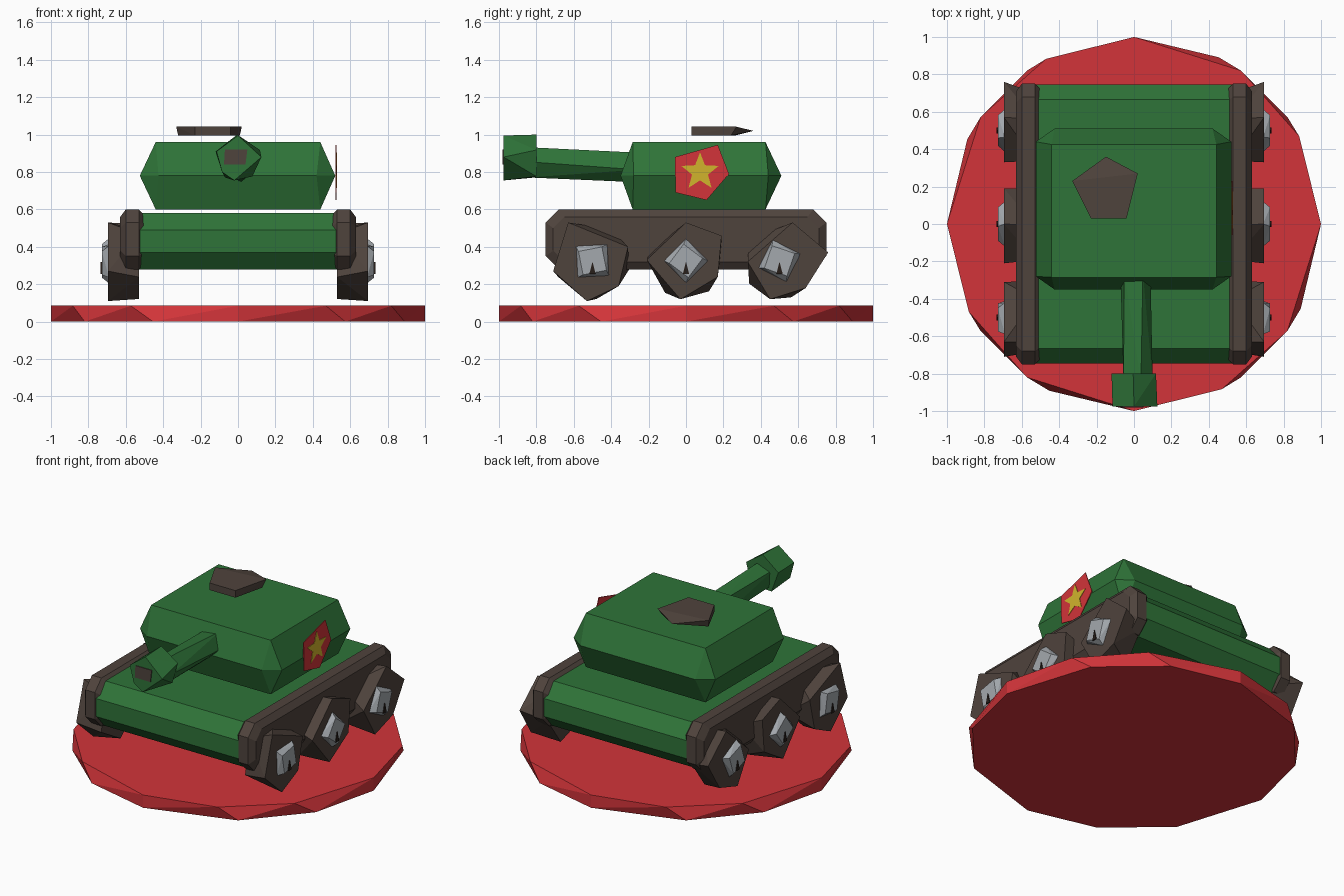
import bpy, bmesh
from math import sin, cos, radians

if "Cube" in bpy.data.objects:
    bpy.data.objects.remove(bpy.data.objects["Cube"], do_unlink=True)


def material(name, srgb):
    """Flat colour from 0-255 display values."""
    rgba = [(c / 255) ** 2.2 for c in srgb] + [1]
    m = bpy.data.materials.new(name)
    m.use_nodes = True
    m.diffuse_color = rgba
    bsdf = m.node_tree.nodes["Principled BSDF"]
    bsdf.inputs["Base Color"].default_value = rgba
    bsdf.inputs["Roughness"].default_value = 0.9
    return m


GREEN = material("army green", (50, 115, 59))
RED = material("red", (209, 55, 60))
BROWN = material("dark brown", (80, 69, 63))
GREY = material("light grey", (162, 167, 172))
YELLOW = material("yellow", (208, 178, 48))
BLACK = material("soot", (44, 36, 32))


def poly(n, r, turn=0, a=0, b=0):
    """Regular polygon as 2D points."""
    angles = [radians(turn + 360 * i / n) for i in range(n)]
    return [(a + r * cos(t), b + r * sin(t)) for t in angles]


def bevel_rect(a0, a1, b0, b1, c, d):
    """Rectangle with cut corners, c along the first axis and d along the second."""
    return [(a0 + c, b0), (a1 - c, b0), (a1, b0 + d), (a1, b1 - d),
            (a1 - c, b1), (a0 + c, b1), (a0, b1 - d), (a0, b0 + d)]


def ring(axis, at, pts):
    """Place 2D points in the plane across the given axis."""
    place = {"x": lambda a, b: (at, a, b),
             "y": lambda a, b: (a, at, b),
             "z": lambda a, b: (a, b, at)}[axis]
    return [place(a, b) for a, b in pts]


def finish(name, bm, mat):
    bmesh.ops.recalc_face_normals(bm, faces=bm.faces)
    mesh = bpy.data.meshes.new(name)
    bm.to_mesh(mesh)
    bm.free()
    mesh.materials.append(mat)
    obj = bpy.data.objects.new(name, mesh)
    bpy.context.collection.objects.link(obj)
    return obj


def hull(name, mat, *rings, side=1):
    """Faceted solid around a set of rings; side=-1 mirrors it across x."""
    bm = bmesh.new()
    for x, y, z in sum(rings, []):
        bm.verts.new((x * side, y, z))
    out = bmesh.ops.convex_hull(bm, input=bm.verts)
    spare = [v for v in out["geom_interior"] if isinstance(v, bmesh.types.BMVert)]
    bmesh.ops.delete(bm, geom=spare, context="VERTS")
    bmesh.ops.dissolve_limit(bm, angle_limit=radians(1), verts=bm.verts, edges=bm.edges)
    return finish(name, bm, mat)


def plate(name, mat, x, pts, thick):
    """Thin outline facing +x."""
    bm = bmesh.new()
    face = bm.faces.new([bm.verts.new(p) for p in ring("x", x, pts)])
    out = bmesh.ops.extrude_face_region(bm, geom=[face])
    top = [v for v in out["geom"] if isinstance(v, bmesh.types.BMVert)]
    bmesh.ops.translate(bm, verts=top, vec=(thick, 0, 0))
    return finish(name, bm, mat)


# Round display base with twisted rim facets
def rim(steps):
    angles = [radians(q + s) for q in range(0, 360, 90) for s in steps]
    return [(cos(t), sin(t)) for t in angles]


hull("display_base", RED, ring("z", 0, rim((0, 35, 63))), ring("z", 0.085, rim((0, 28, 55))))

# Hull with sloped front and back edges
body = bevel_rect(-0.745, 0.745, 0.28, 0.58, 0.08, 0.09)
hull("hull", GREEN, ring("x", -0.53, body), ring("x", 0.53, body))

# Running gear on both sides
WHEELS = [
    (-0.5, 60, 48, [(-.63, .53), (-.31, .40), (-.36, .19), (-.53, .11), (-.71, .27)]),
    (0.0, 20, 0, [(0, .53), (.19, .46), (.17, .24), (-.03, .12), (-.21, .33)]),
    (0.5, 0, 18, [(.57, .53), (.76, .37), (.64, .18), (.45, .12), (.33, .32)]),
]
for word, side in (("left", 1), ("right", -1)):
    outer = bevel_rect(-0.75, 0.75, 0.28, 0.60, 0.07, 0.07)
    inner = bevel_rect(-0.71, 0.71, 0.32, 0.56, 0.06, 0.06)
    hull(word + "_track", BROWN,
         ring("x", 0.49, inner), ring("x", 0.53, outer),
         ring("x", 0.60, outer), ring("x", 0.63, inner), side=side)
    for (y, turn, hub_turn, rock), place in zip(WHEELS, ("front", "middle", "rear")):
        name = f"{word}_{place}"
        hull(name + "_wheel", BROWN,
             ring("x", 0.53, poly(5, 0.2, turn, y, 0.32)),
             ring("x", 0.695, rock), side=side)
        hull(name + "_hub", GREY,
             ring("x", 0.69, poly(4, 0.12, hub_turn, y, 0.325)),
             ring("x", 0.728, poly(4, 0.09, hub_turn + 8, y, 0.325)), side=side)
        slit = [(y - 0.017, 0.255), (y + 0.017, 0.255), (y, 0.32)]
        hull(name + "_slit", BLACK,
             ring("x", 0.727, slit), ring("x", 0.734, slit), side=side)

# Turret bulging at mid height
cap = [(-0.44, -0.285), (0.44, -0.285), (0.44, 0.425), (-0.44, 0.425)]
waist = bevel_rect(-0.525, 0.52, -0.35, 0.51, 0.10, 0.07)
hull("turret", GREEN, ring("z", 0.60, cap), ring("z", 0.78, waist), ring("z", 0.96, cap))

# Gun barrel, twisted muzzle and dark bore
hull("gun_barrel", GREEN,
     ring("y", -0.26, poly(5, 0.085, 60, 0.005, 0.83)),
     ring("y", -0.84, poly(5, 0.085, 75, 0.015, 0.85)))
hull("muzzle", GREEN,
     ring("y", -0.80, poly(5, 0.125, 92, 0, 0.875)),
     ring("y", -0.975, [(-.115, .91), (0, .995), (.125, .88), (-.02, .755), (-.085, .8)]))
bore = [(-.07, .92), (.05, .92), (.04, .84), (-.075, .84)]
hull("bore", BROWN, ring("y", -0.974, bore), ring("y", -0.98, bore))

# Hatch lid hovering over the turret
lid = [(-.15, .36), (.02, .27), (-.04, .03), (-.23, .03), (-.33, .23)]
lid_under = [(-.15, .26), (.01, .24), (-.04, .03), (-.23, .03), (-.32, .22)]
hull("hatch", BROWN, ring("z", 0.995, lid_under), ring("z", 1.02, lid[:1]),
     ring("z", 1.042, lid[1:]))

# Side badge with a star, on the left only
badge = [(-.06, .88), (.17, .945), (.23, .79), (.11, .65), (-.055, .69)]
plate("badge", RED, 0.521, badge, 0.005)
tips, notches = poly(5, 0.105, 90, 0.075, 0.8), poly(5, 0.045, 126, 0.075, 0.8)
star = [p for pair in zip(tips, notches) for p in pair]
plate("badge_star", YELLOW, 0.525, star, 0.004)
